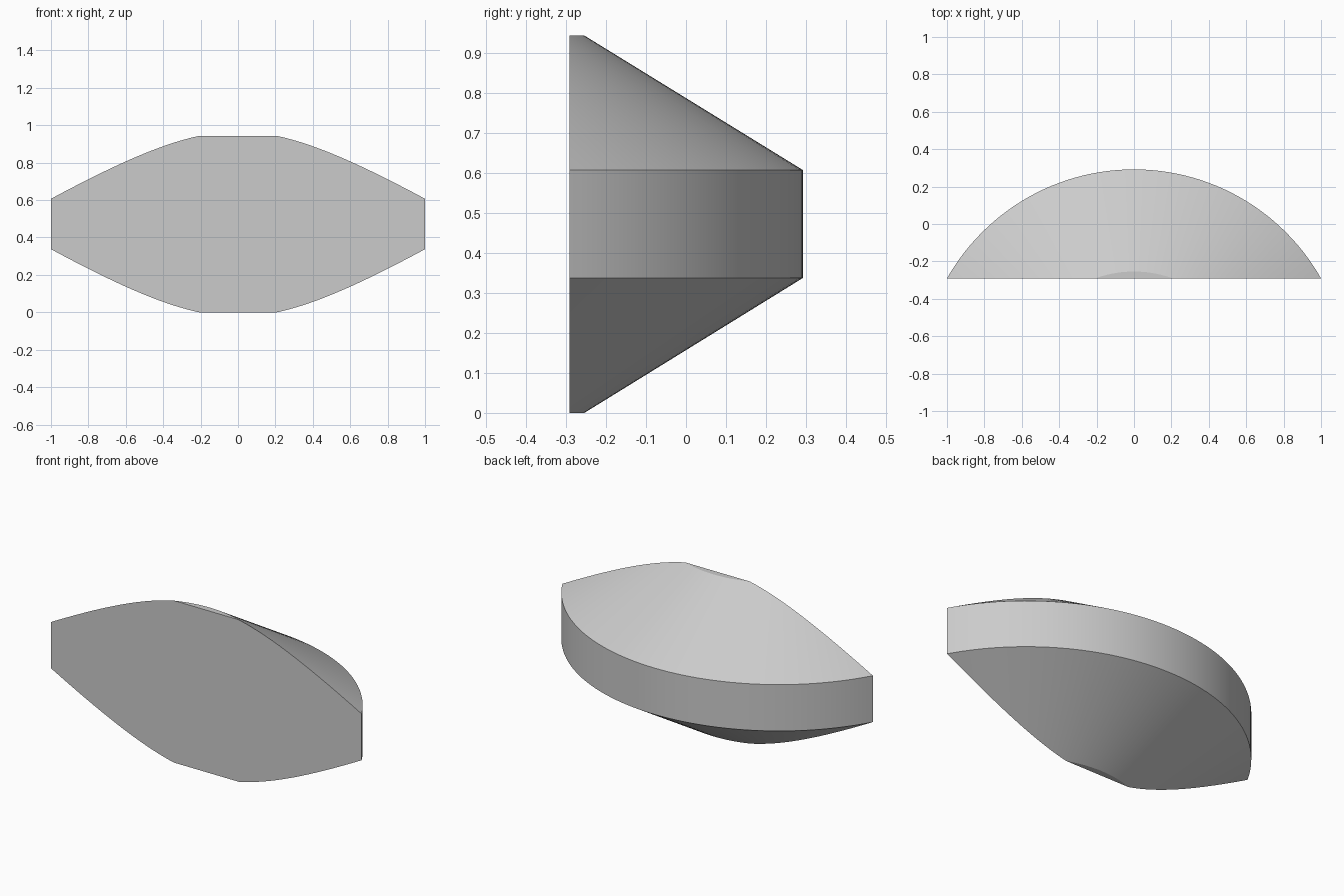
import bpy, bmesh, math
from mathutils import Matrix

cube = bpy.data.objects.get("Cube")
if cube:
    bpy.data.objects.remove(cube, do_unlink=True)

RIM, CAP, AXIS_Y, CUT_Y = 1.149, 0.603, -0.857, -0.291
HEIGHT, BAND_LOW, BAND_HIGH = 0.943, 0.337, 0.607

# Plain grey material
grey = bpy.data.materials.new("light_grey")
grey.use_nodes = True
colour = (0.6, 0.6, 0.6, 1)
grey.diffuse_color = colour
grey.node_tree.nodes["Principled BSDF"].inputs["Base Color"].default_value = colour

# Full bevelled disc, revolved from its profile about the z axis
bm = bmesh.new()
profile = [(0, 0), (CAP, 0), (RIM, BAND_LOW), (RIM, BAND_HIGH), (CAP, HEIGHT), (0, HEIGHT)]
verts = [bm.verts.new((0, r, z)) for r, z in profile]
edges = [bm.edges.new(pair) for pair in zip(verts, verts[1:])]
bmesh.ops.spin(bm, geom=verts + edges, cent=(0, 0, 0), axis=(0, 0, 1),
               angle=math.tau, steps=160)
bmesh.ops.remove_doubles(bm, verts=bm.verts, dist=1e-4)
bmesh.ops.transform(bm, matrix=Matrix.Translation((0, AXIS_Y, 0)), verts=bm.verts)

# Keep only the segment behind the cut and close it with a flat front
cut = bmesh.ops.bisect_plane(bm, geom=bm.verts[:] + bm.edges[:] + bm.faces[:],
                             plane_co=(0, CUT_Y, 0), plane_no=(0, -1, 0),
                             clear_outer=True)
rim = [e for e in cut["geom_cut"] if isinstance(e, bmesh.types.BMEdge)]
bmesh.ops.holes_fill(bm, edges=rim, sides=0)
bmesh.ops.recalc_face_normals(bm, faces=bm.faces)

mesh = bpy.data.meshes.new("disc_segment")
bm.to_mesh(mesh)
bm.free()
mesh.materials.append(grey)
segment = bpy.data.objects.new("disc_segment", mesh)
bpy.context.collection.objects.link(segment)

# Smooth curved sides, sharp rims
bpy.ops.object.select_all(action="DESELECT")
segment.select_set(True)
bpy.context.view_layer.objects.active = segment
bpy.ops.object.shade_smooth_by_angle(angle=math.radians(25))
